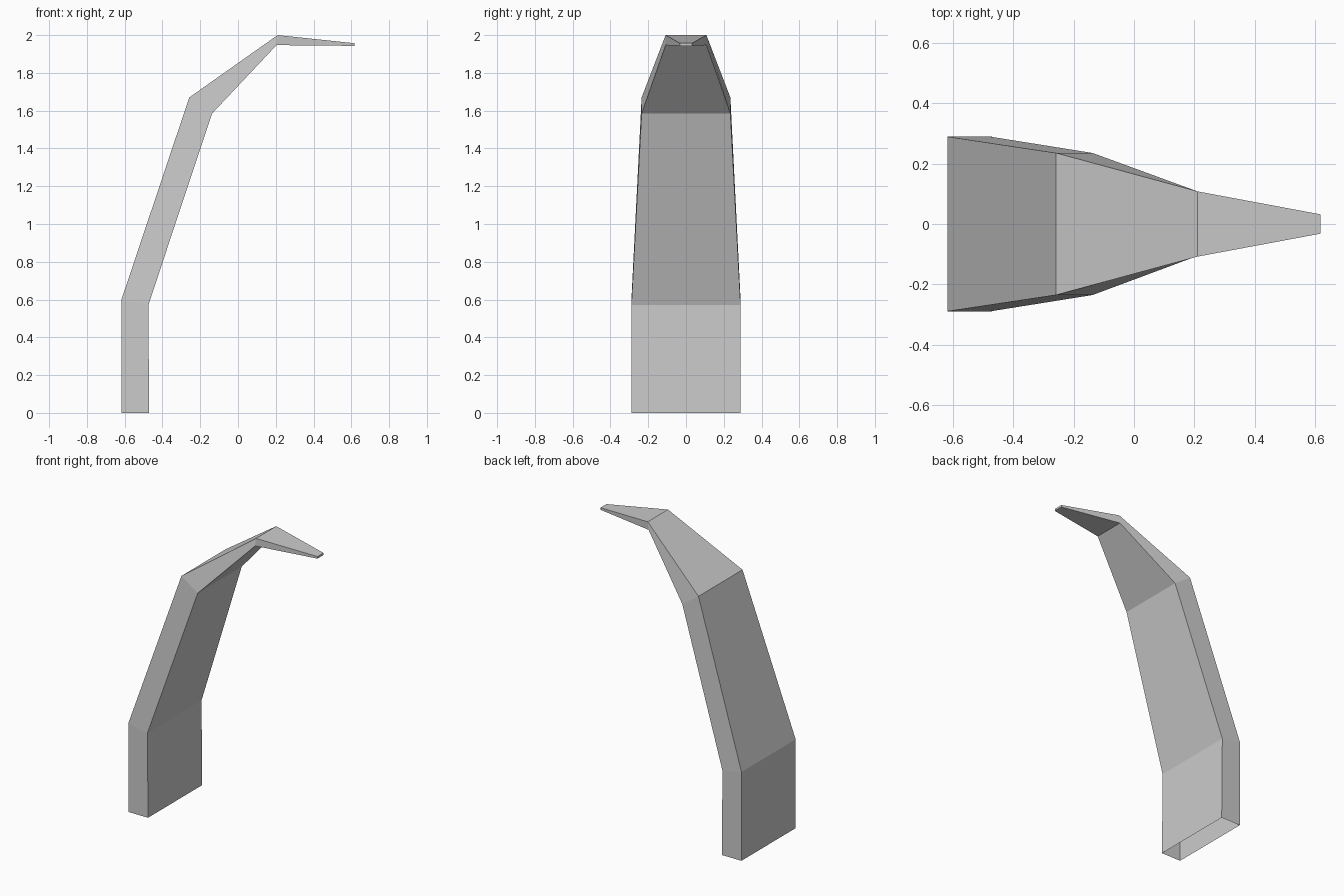
import bpy, bmesh

if "Cube" in bpy.data.objects:
    bpy.data.objects.remove(bpy.data.objects["Cube"])

# Cross-sections from base to tip: outer x, outer z, inner x, inner z, half width
SECTIONS = [
    (-0.617, 0.00, -0.470, 0.000, 0.289),
    (-0.617, 0.60, -0.475, 0.570, 0.289),
    (-0.258, 1.67, -0.137, 1.585, 0.235),
    (0.210, 2.00, 0.204, 1.947, 0.108),
    (0.617, 1.957, 0.617, 1.943, 0.032),
]

bm = bmesh.new()
rings = []
for ox, oz, ix, iz, w in SECTIONS:
    corners = [(ox, -w, oz), (ix, -w, iz), (ix, w, iz), (ox, w, oz)]
    rings.append([bm.verts.new(c) for c in corners])

# Four-sided skin between neighbouring sections
for a, b in zip(rings, rings[1:]):
    for i in range(4):
        j = (i + 1) % 4
        bm.faces.new((a[i], a[j], b[j], b[i]))

# Closed tip; the base stays open
bm.faces.new(rings[-1])
bmesh.ops.recalc_face_normals(bm, faces=bm.faces[:])

mesh = bpy.data.meshes.new("curved_spike")
bm.to_mesh(mesh)
bm.free()
bpy.context.collection.objects.link(bpy.data.objects.new("curved_spike", mesh))
